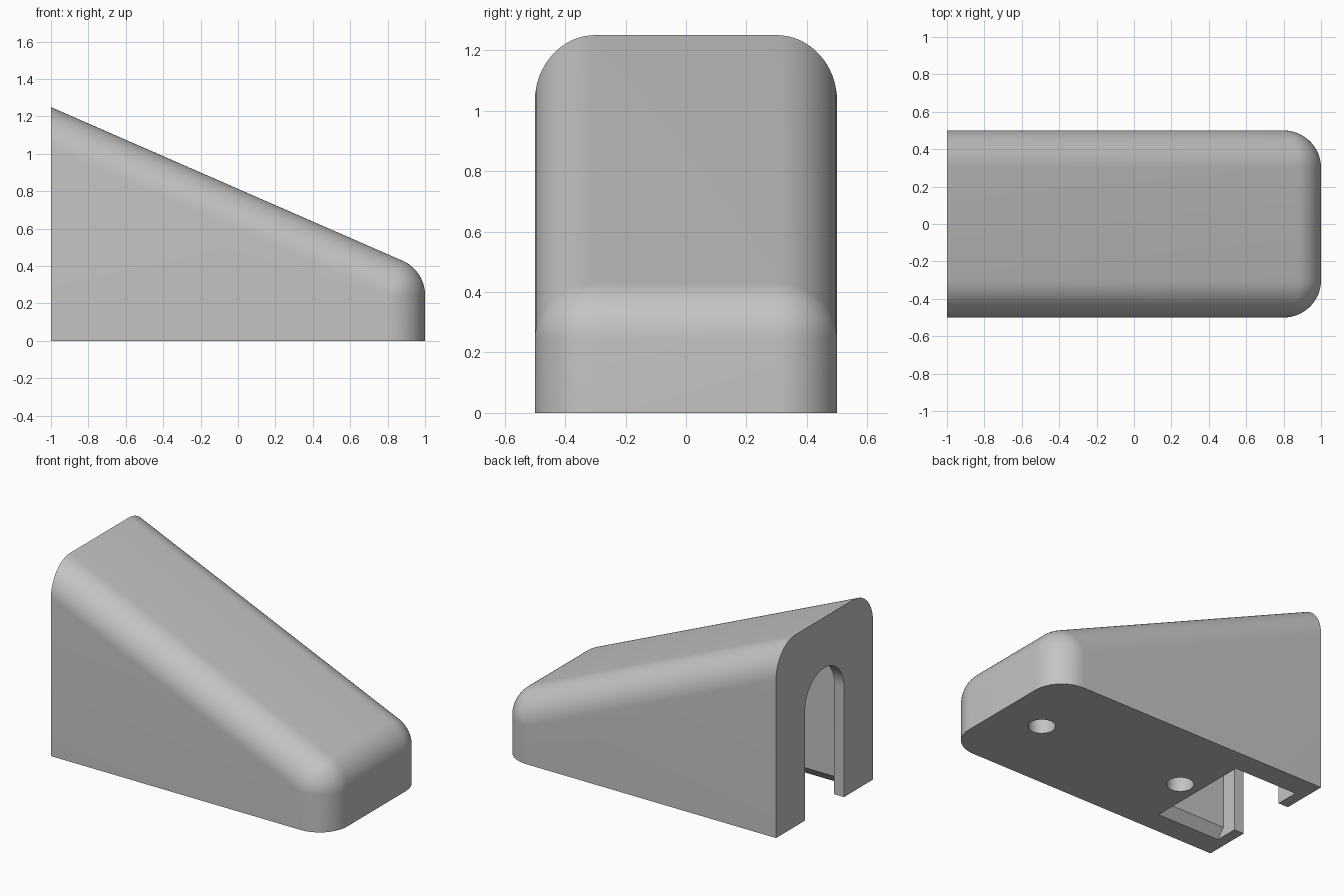
import bpy, bmesh, math
from mathutils import Vector, Matrix

cube = bpy.data.objects.get("Cube")
if cube:
    bpy.data.objects.remove(cube, do_unlink=True)

SLOPE = 0.437          # fall of the roof per unit of x
PEAK = 1.25            # roof height at the tall end
R = 0.2                # edge rounding
ROOF = Vector((SLOPE, 0, 1)).normalized()


def roof(x):
    return PEAK - SLOPE * (x + 1)


def make(name, bm):
    bmesh.ops.recalc_face_normals(bm, faces=bm.faces)
    mesh = bpy.data.meshes.new(name)
    bm.to_mesh(mesh)
    bm.free()
    ob = bpy.data.objects.new(name, mesh)
    bpy.context.collection.objects.link(ob)
    return ob


def trim(bm, point, normal):
    """Cut away everything on the normal side and cap the cut."""
    geom = bm.verts[:] + bm.edges[:] + bm.faces[:]
    cut = bmesh.ops.bisect_plane(bm, geom=geom, dist=1e-5, plane_co=point,
                                 plane_no=normal, clear_outer=True)
    rim = [e for e in cut["geom_cut"] if isinstance(e, bmesh.types.BMEdge)]
    bmesh.ops.contextual_create(bm, geom=rim)


def extrude_x(profile, x0, x1):
    """Prism from a (y, z) outline, running along x."""
    bm = bmesh.new()
    face = bm.faces.new([bm.verts.new((x0, y, z)) for y, z in profile])
    top = bmesh.ops.extrude_face_region(bm, geom=[face])["geom"]
    moved = [v for v in top if isinstance(v, bmesh.types.BMVert)]
    bmesh.ops.translate(bm, verts=moved, vec=(x1 - x0, 0, 0))
    return bm


# Rounded wedge: hull around balls at its corners, trimmed flat at end and base
bm = bmesh.new()
drop = R / ROOF.z
for x in (-1.4, 1 - R):
    for y in (R - 0.5, 0.5 - R):
        for z in (-0.4, roof(x) - drop):
            place = Matrix.Translation((x, y, z)) @ Matrix.Rotation(math.pi / 2, 4, 'X')
            bmesh.ops.create_uvsphere(bm, u_segments=64, v_segments=32, radius=R, matrix=place)
bmesh.ops.delete(bm, geom=bm.faces[:], context='FACES_ONLY')
bmesh.ops.delete(bm, geom=bm.edges[:], context='EDGES_FACES')
hull = bmesh.ops.convex_hull(bm, input=bm.verts[:])
bmesh.ops.delete(bm, geom=[v for v in bm.verts if not v.link_faces], context='VERTS')
bmesh.ops.dissolve_limit(bm, angle_limit=math.radians(0.4), verts=bm.verts[:], edges=bm.edges[:])
trim(bm, (-1, 0, 0), (-1, 0, 0))
trim(bm, (0, 0, 0), (0, 0, -1))
body = make("wedge_cover", bm)

# Inner cavity, flared at the open base, with a top parallel to the roof
half = [(0.4, -0.06), (0.3, 0.06), (0.3, 1.3)]
bm = extrude_x(half + [(-y, z) for y, z in reversed(half)], -0.93, -0.48)
trim(bm, (-1, 0, PEAK - 0.2), ROOF)
cutters = [make("cavity_cutter", bm)]

# Arched slot through the end wall
arch = [(0.2 * math.cos(a), 0.72 + 0.2 * math.sin(a))
        for a in (math.pi * i / 32 for i in range(33))]
cutters.append(make("slot_cutter", extrude_x([(0.2, -0.1)] + arch + [(-0.2, -0.1)], -1.1, -0.9)))

# Two blind screw holes in the base
for x in (-0.35, 0.7):
    bm = bmesh.new()
    bmesh.ops.create_cone(bm, cap_ends=True, segments=48, radius1=0.08, radius2=0.08,
                          depth=0.5, matrix=Matrix.Translation((x, 0, 0)))
    cutters.append(make("hole_cutter", bm))

# Cut and tidy up
bpy.context.view_layer.objects.active = body
for cutter in cutters:
    cutter.hide_render = True
    mod = body.modifiers.new("cut", 'BOOLEAN')
    mod.operation = 'DIFFERENCE'
    mod.solver = 'EXACT'
    mod.object = cutter
    bpy.ops.object.modifier_apply(modifier=mod.name)
    bpy.data.objects.remove(cutter, do_unlink=True)

# Plain grey finish
grey = bpy.data.materials.new("plain_grey")
grey.use_nodes = True
colour = (0.55, 0.55, 0.55, 1)
grey.diffuse_color = colour
grey.node_tree.nodes["Principled BSDF"].inputs["Base Color"].default_value = colour
body.data.materials.clear()
body.data.materials.append(grey)
for poly in body.data.polygons:
    poly.material_index = 0

bpy.ops.object.select_all(action='DESELECT')
body.select_set(True)
bpy.ops.object.shade_smooth_by_angle(angle=math.radians(30))
